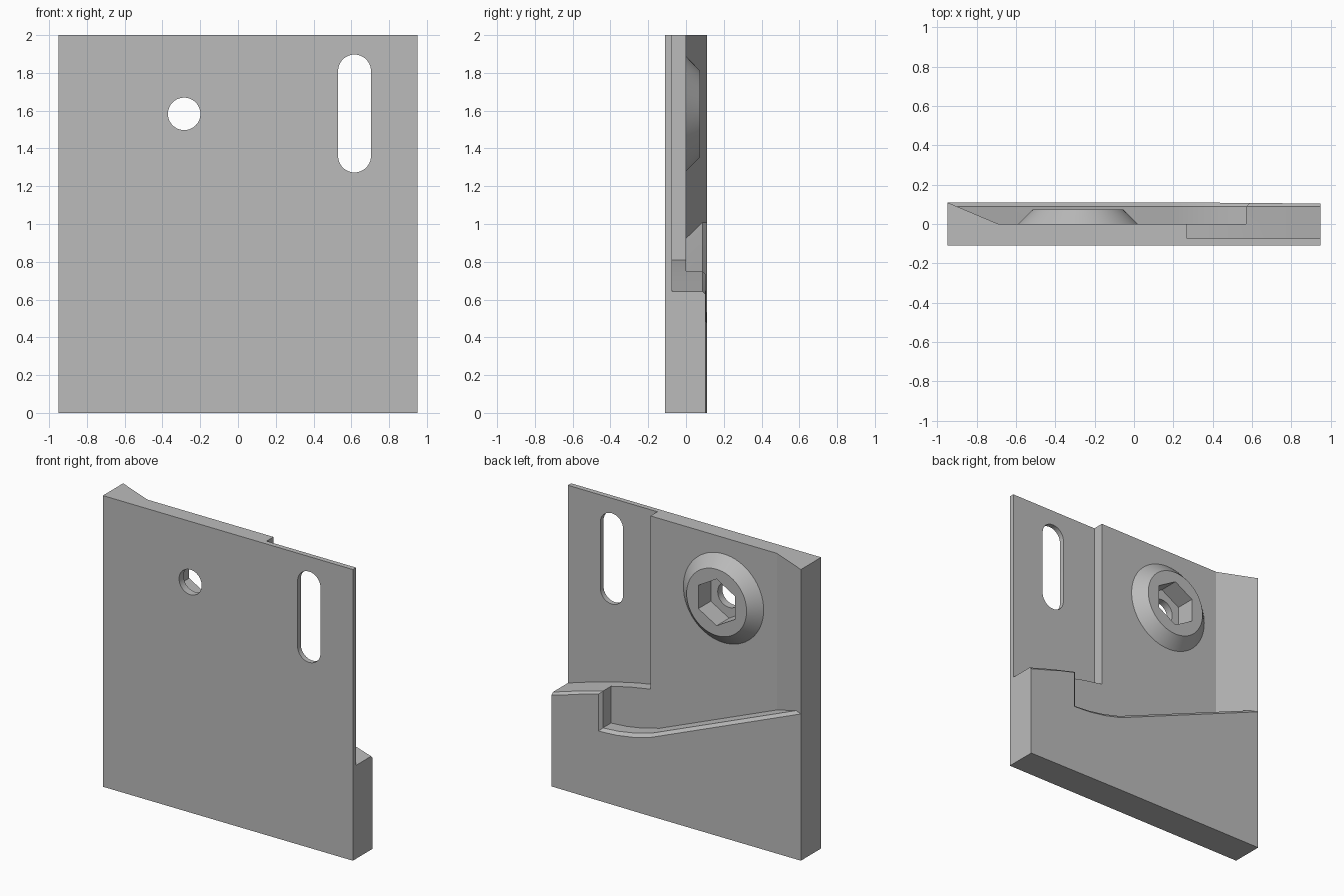
import bpy, bmesh, math

if "Cube" in bpy.data.objects:
    bpy.data.objects.remove(bpy.data.objects["Cube"], do_unlink=True)

grey = bpy.data.materials.new("plain_grey")
grey.use_nodes = True
GREY = (0.5, 0.5, 0.5, 1)
grey.diffuse_color = GREY
grey.node_tree.nodes["Principled BSDF"].inputs["Base Color"].default_value = GREY


def loft(name, rings, helper=True):
    """Closed solid through rings with equal point counts."""
    bm = bmesh.new()
    loops = [[bm.verts.new(p) for p in ring] for ring in rings]
    n = len(loops[0])
    for a, b in zip(loops, loops[1:]):
        for i in range(n):
            j = (i + 1) % n
            bm.faces.new((a[i], a[j], b[j], b[i]))
    bm.faces.new(loops[0])
    bm.faces.new(loops[-1])
    bmesh.ops.recalc_face_normals(bm, faces=bm.faces)
    mesh = bpy.data.meshes.new(name)
    bm.to_mesh(mesh)
    bm.free()
    mesh.materials.append(grey)
    ob = bpy.data.objects.new(name, mesh)
    bpy.context.collection.objects.link(ob)
    ob.hide_render = helper
    return ob


def at_y(points, y):
    return [(x, y, z) for x, z in points]


def at_z(points, z):
    return [(x, y, z) for x, y in points]


def circle(x, z, r, n=64, turn=0.0):
    return [(x + r * math.cos(turn + math.tau * i / n),
             z + r * math.sin(turn + math.tau * i / n)) for i in range(n)]


def combine(target, tool, operation):
    """Apply one boolean and remove the tool."""
    mod = target.modifiers.new("join", "BOOLEAN")
    mod.operation, mod.object, mod.solver = operation, tool, "EXACT"
    bpy.context.view_layer.objects.active = target
    bpy.ops.object.modifier_apply(modifier=mod.name)
    bpy.data.objects.remove(tool, do_unlink=True)


# Full slab, its back tapering slightly at one side
W, T = 0.95, 0.11
outline = [(-W, -T), (W, -T), (W, 0.104), (0.2, T), (-W, T)]
plate = loft("plate", [at_z(outline, 0), at_z(outline, 2)], helper=False)

# Upper recess above the stepped thick base, with a chamfered rim
ledge = [(1.1, 0.595), (W, 0.642), (0.76, 0.70), (0.57, 0.75)]
lower_edge = [(0.57, 0.497), (0.45, 0.506), (0.33, 0.526), (0.2, 0.56),
              (-W, 1.03), (-1.1, 1.092)]
roof = [(-1.1, 2.2), (1.1, 2.2)]


def recess_ring(y, grow):
    low = [(x + (grow if x == 0.57 else 0), z - grow)
           for x, z in ledge + lower_edge]
    return at_y(low + roof, y)


recess = loft("recess_cutter", [recess_ring(0, 0), recess_ring(0.088, 0),
                                recess_ring(0.148, 0.06)])

# Sloped side rib is kept out of the recess
slope = T / 0.26
rib = [(-0.69, 0), (-1.2, 0.51 * slope), (-1.2, -0.1), (-0.69, -0.1)]
combine(recess, loft("rib_cutter", [at_z(rib, 0), at_z(rib, 2.5)]), "DIFFERENCE")
combine(plate, recess, "DIFFERENCE")

# Thin pocket around the slot
pocket = ledge + [(0.42, 0.784), (0.27, 0.81), (0.27, 2.2), (1.1, 2.2)]
combine(plate, loft("pocket_cutter", [at_y(pocket, -0.075), at_y(pocket, 0.05)]),
        "DIFFERENCE")

# Conical boss
BX, BZ = -0.285, 1.583
boss = loft("boss", [at_y(circle(BX, BZ, r), y)
                     for r, y in ((0.305, -0.03), (0.305, 0), (0.228, 0.075))])
combine(plate, boss, "UNION")

# Hexagonal socket, round hole and long slot
hexagon = circle(BX, BZ, 0.16, 6, math.pi / 2)
combine(plate, loft("socket_cutter", [at_y(hexagon, -0.06), at_y(hexagon, 0.3)]),
        "DIFFERENCE")

slot = [(x, z + (0.225 if i <= 32 else -0.225))
        for i, (x, z) in enumerate(circle(0.617, 1.585, 0.087))]
for name, shape in (("hole_cutter", circle(BX, BZ, 0.086)), ("slot_cutter", slot)):
    combine(plate, loft(name, [at_y(shape, -0.3), at_y(shape, 0.3)]), "DIFFERENCE")

# Smooth rounds, keep edges crisp
bpy.ops.object.select_all(action="DESELECT")
plate.select_set(True)
bpy.context.view_layer.objects.active = plate
bpy.ops.object.shade_smooth_by_angle(angle=math.radians(15))
